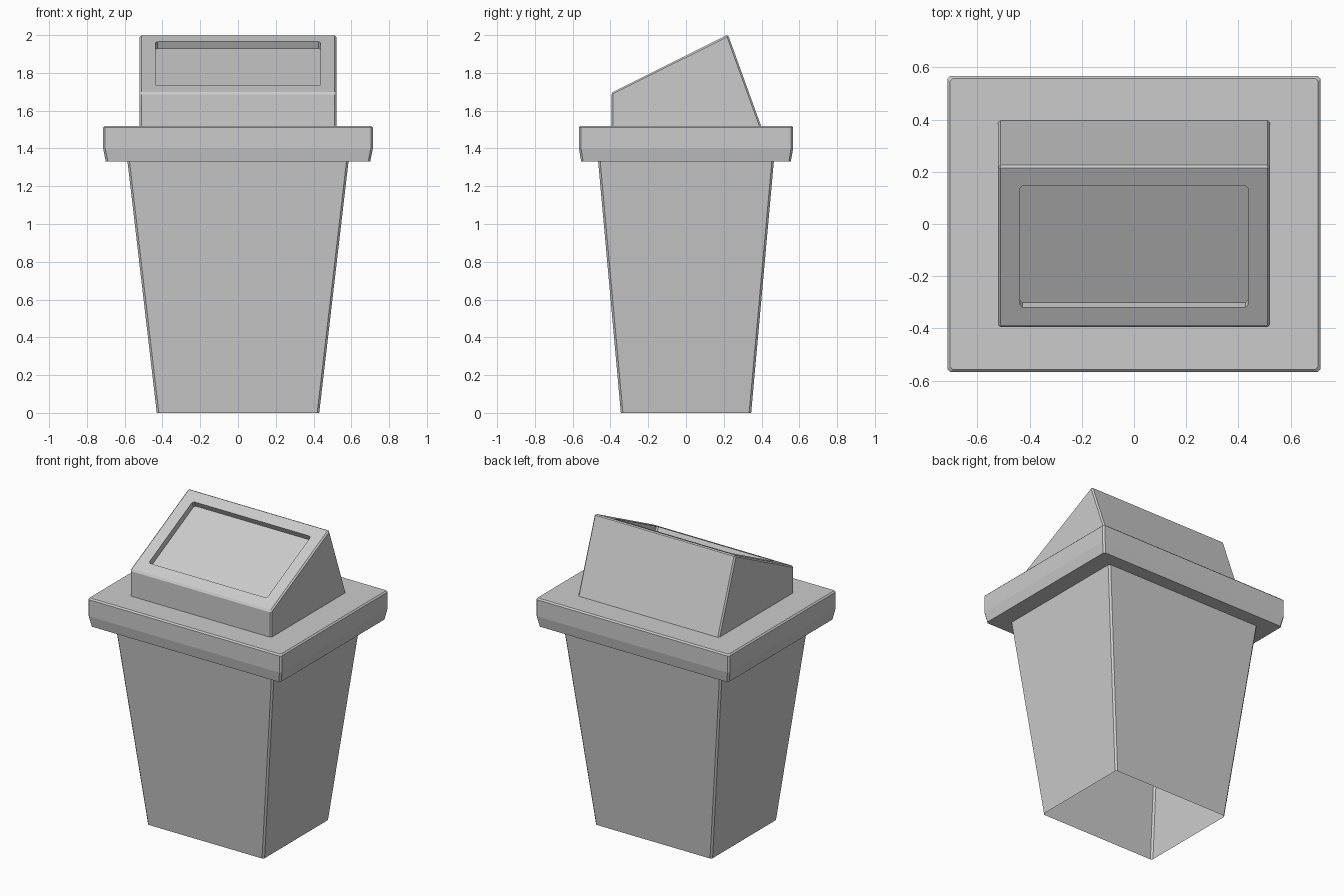
import bpy, bmesh

if "Cube" in bpy.data.objects:
    bpy.data.objects.remove(bpy.data.objects["Cube"])


def finish(bm, name):
    bmesh.ops.recalc_face_normals(bm, faces=bm.faces)
    mesh = bpy.data.meshes.new(name)
    bm.to_mesh(mesh)
    bm.free()
    obj = bpy.data.objects.new(name, mesh)
    bpy.context.collection.objects.link(obj)
    return obj


def ring(bm, hx, hy, z, c):
    """Rectangle with chamfered corners, as a loop of eight vertices."""
    pts = [(hx, hy - c), (hx - c, hy), (c - hx, hy), (-hx, hy - c),
           (-hx, c - hy), (c - hx, -hy), (hx - c, -hy), (hx, c - hy)]
    return [bm.verts.new((x, y, z)) for x, y in pts]


def loft(name, sections, c=0.011):
    """Open shell through a stack of chamfered rectangles."""
    bm = bmesh.new()
    rings = [ring(bm, *s, c) for s in sections]
    for a, b in zip(rings, rings[1:]):
        for i in range(8):
            j = (i + 1) % 8
            bm.faces.new((a[i], a[j], b[j], b[i]))
    return finish(bm, name)


# Tapered bin, open underneath
loft("bin_body", [(0.43, 0.345, 0), (0.585, 0.465, 1.33)])

# Overhanging rim: underside ledge, tapered skirt, bevelled top edge, top deck
loft("lid_rim", [(0.585, 0.465, 1.33), (0.70, 0.555, 1.33),
                 (0.714, 0.567, 1.40), (0.714, 0.567, 1.511),
                 (0.705, 0.558, 1.52), (0.515, 0.39, 1.52)])

# Sloped hood: extruded side profile with narrow bevels
bm = bmesh.new()
profile = [(-0.395, 1.52), (-0.395, 1.695), (0.222, 2.003), (0.397, 1.52)]
left, right = [[bm.verts.new((x, y, z)) for y, z in profile] for x in (-0.521, 0.521)]
bm.faces.new(left)
bm.faces.new(right[::-1])
for i in range(3):
    bm.faces.new((left[i], right[i], right[i + 1], left[i + 1]))
bmesh.ops.recalc_face_normals(bm, faces=bm.faces)
bmesh.ops.bevel(bm, geom=[e for e in bm.edges if not e.is_boundary],
                offset=0.009, offset_type='OFFSET', segments=1,
                profile=0.5, affect='EDGES')

# Recessed flap panel in the slope
bm.normal_update()
panel = max((f for f in bm.faces if f.normal.z > 0.5), key=lambda f: f.calc_area())
normal = panel.normal.copy()
bmesh.ops.inset_individual(bm, faces=[panel], thickness=0.107)
ext = bmesh.ops.extrude_discrete_faces(bm, faces=[panel])
floor = ext["faces"][0]
bmesh.ops.translate(bm, verts=floor.verts, vec=normal * -0.04)
corners = [e for v in floor.verts for e in v.link_edges if e not in list(floor.edges)]
bmesh.ops.bevel(bm, geom=corners, offset=0.01, offset_type='OFFSET',
                segments=1, profile=0.5, affect='EDGES')
finish(bm, "lid_hood")
